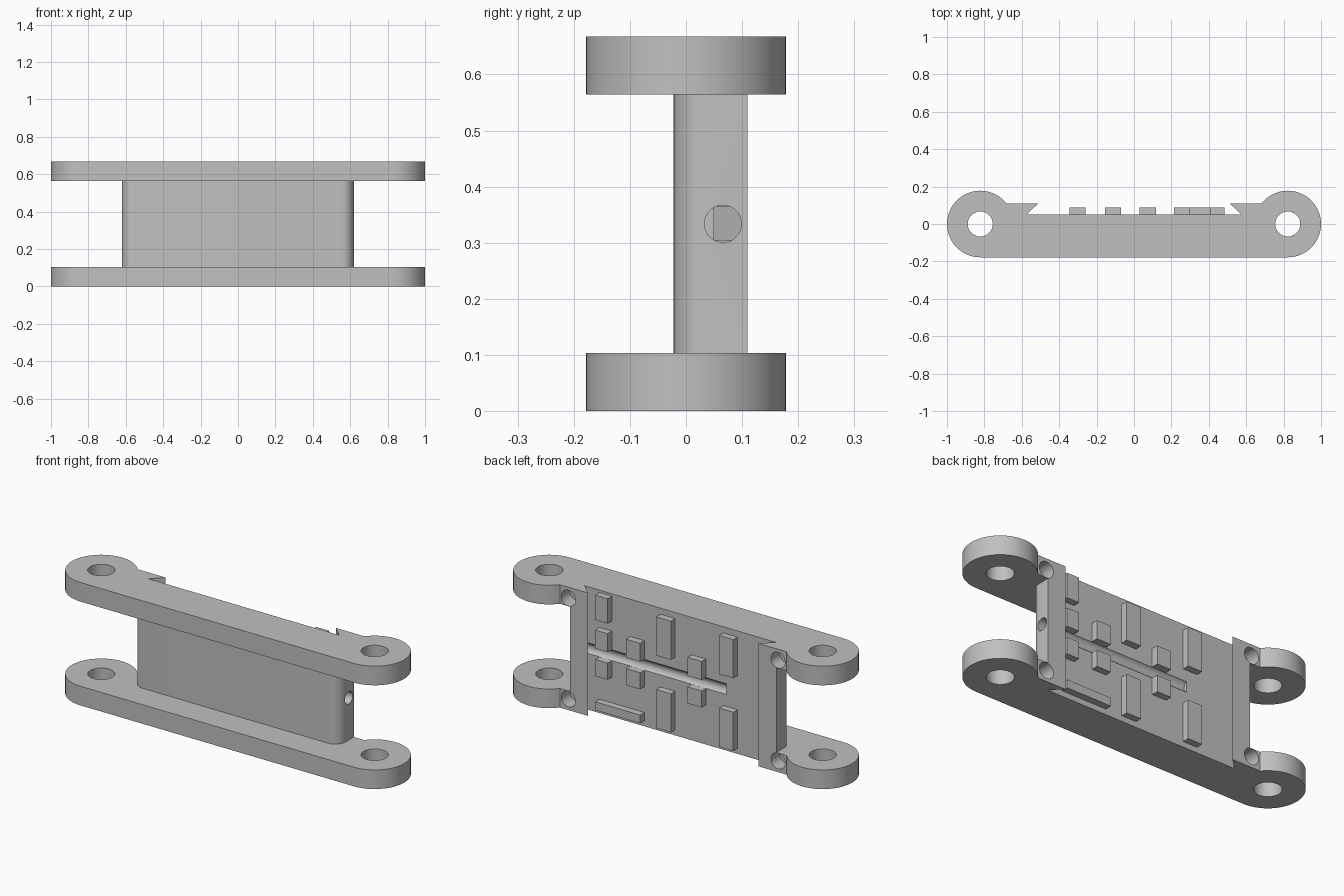
import bpy, bmesh
from math import sin, cos, pi, asin
from mathutils import Matrix

if "Cube" in bpy.data.objects:
    bpy.data.objects.remove(bpy.data.objects["Cube"])

grey = bpy.data.materials.new("machined grey")
grey.use_nodes = True
colour = (0.53, 0.53, 0.53, 1)
grey.diffuse_color = colour
grey.node_tree.nodes["Principled BSDF"].inputs["Base Color"].default_value = colour

HEIGHT, THICK = 0.668, 0.104
MID = HEIGHT / 2
EAR_X, EAR_R = 0.822, 0.178
BACK, FLOOR, FRONT = 0.11, 0.05, -0.022


def finish(name, bm):
    bmesh.ops.recalc_face_normals(bm, faces=bm.faces)
    mesh = bpy.data.meshes.new(name)
    bm.to_mesh(mesh)
    bm.free()
    mesh.materials.append(grey)
    obj = bpy.data.objects.new(name, mesh)
    bpy.context.collection.objects.link(obj)
    return obj


def extrude(name, points, z0, z1):
    bm = bmesh.new()
    face = bm.faces.new([bm.verts.new((x, y, z0)) for x, y in points])
    top = bmesh.ops.extrude_face_region(bm, geom=[face])["geom"]
    bmesh.ops.translate(bm, vec=(0, 0, z1 - z0),
                        verts=[v for v in top if isinstance(v, bmesh.types.BMVert)])
    return finish(name, bm)


def cylinder(name, centre, radius, depth, axis):
    turn = {"X": Matrix.Rotation(pi / 2, 4, "Y"),
            "Y": Matrix.Rotation(pi / 2, 4, "X"), "Z": Matrix()}[axis]
    bm = bmesh.new()
    bmesh.ops.create_cone(bm, cap_ends=True, segments=48, radius1=radius,
                          radius2=radius, depth=depth,
                          matrix=Matrix.Translation(centre) @ turn)
    return finish(name, bm)


def box(name, x0, x1, y0, y1, z0, z1):
    return extrude(name, [(x0, y0), (x1, y0), (x1, y1), (x0, y1)], z0, z1)


def combine(target, tool, operation):
    mod = target.modifiers.new("join", "BOOLEAN")
    mod.object, mod.operation, mod.solver = tool, operation, "EXACT"
    bpy.context.view_layer.objects.active = target
    bpy.ops.object.modifier_apply(modifier=mod.name)
    bpy.data.objects.remove(tool)


def arc(cx, cy, r, start, end, steps):
    return [(cx + r * cos(start + (end - start) * i / steps),
             cy + r * sin(start + (end - start) * i / steps)) for i in range(steps + 1)]


def mirrored(half):
    return half + [(-x, y) for x, y in reversed(half)]


# Link plate outline: round ear, shoulder and dovetail undercut, mirrored
ear = arc(EAR_X, 0, EAR_R, -pi / 2, pi - asin(BACK / EAR_R), 40)
dovetail = [(0.512, BACK), (0.575, FLOOR)]
plate_outline = mirrored(ear + dovetail)

# Web outline: rounded front corners, same dovetail behind
corner = arc(0.62 - 0.065, FRONT + 0.065, 0.065, -pi / 2, 0, 12)
web_outline = mirrored(corner + [(0.62, BACK)] + dovetail)

body = extrude("link_body", plate_outline, 0, THICK)
combine(body, extrude("top_plate", plate_outline, HEIGHT - THICK, HEIGHT), "UNION")
combine(body, extrude("web", web_outline, THICK / 2, HEIGHT - THICK / 2), "UNION")

# Pivot bores and rear screw pockets
for side in (-1, 1):
    combine(body, cylinder("bore", (side * EAR_X, 0, MID), 0.067, 1, "Z"), "DIFFERENCE")
    for z in (0.06, HEIGHT - 0.06):
        combine(body, cylinder("pocket", (side * 0.63, BACK, z), 0.043, 0.15, "Y"),
                "DIFFERENCE")

# Cable channel entering from the right-hand end
combine(body, cylinder("channel", (0.21, 0.066, MID), 0.033, 0.98, "X"), "DIFFERENCE")

# Raised blocks on the rear panel: x range, then z ranges
columns = [
    ("outer", 0.41, 0.485, [(0.52, 0.655), (0.365, 0.465), (0.215, 0.305)]),
    ("inner", 0.215, 0.30, [(0.365, 0.465), (0.215, 0.305)]),
    ("tall_right", 0.03, 0.118, [(0.425, 0.635), (0.03, 0.24)]),
    ("small", -0.155, -0.07, [(0.365, 0.465), (0.215, 0.305)]),
    ("tall_left", -0.345, -0.26, [(0.425, 0.635), (0.03, 0.24)]),
    ("bar", 0.215, 0.485, [(0.03, 0.075)]),
]
for name, x0, x1, spans in columns:
    for i, (z0, z1) in enumerate(spans):
        box(f"{name}_block_{i + 1}", x0, x1, FLOOR - 0.005, 0.087, z0, z1)

# Smooth the round surfaces, keep edges crisp
bpy.ops.object.select_all(action="DESELECT")
body.select_set(True)
bpy.context.view_layer.objects.active = body
bpy.ops.object.shade_smooth_by_angle(angle=pi / 6)
